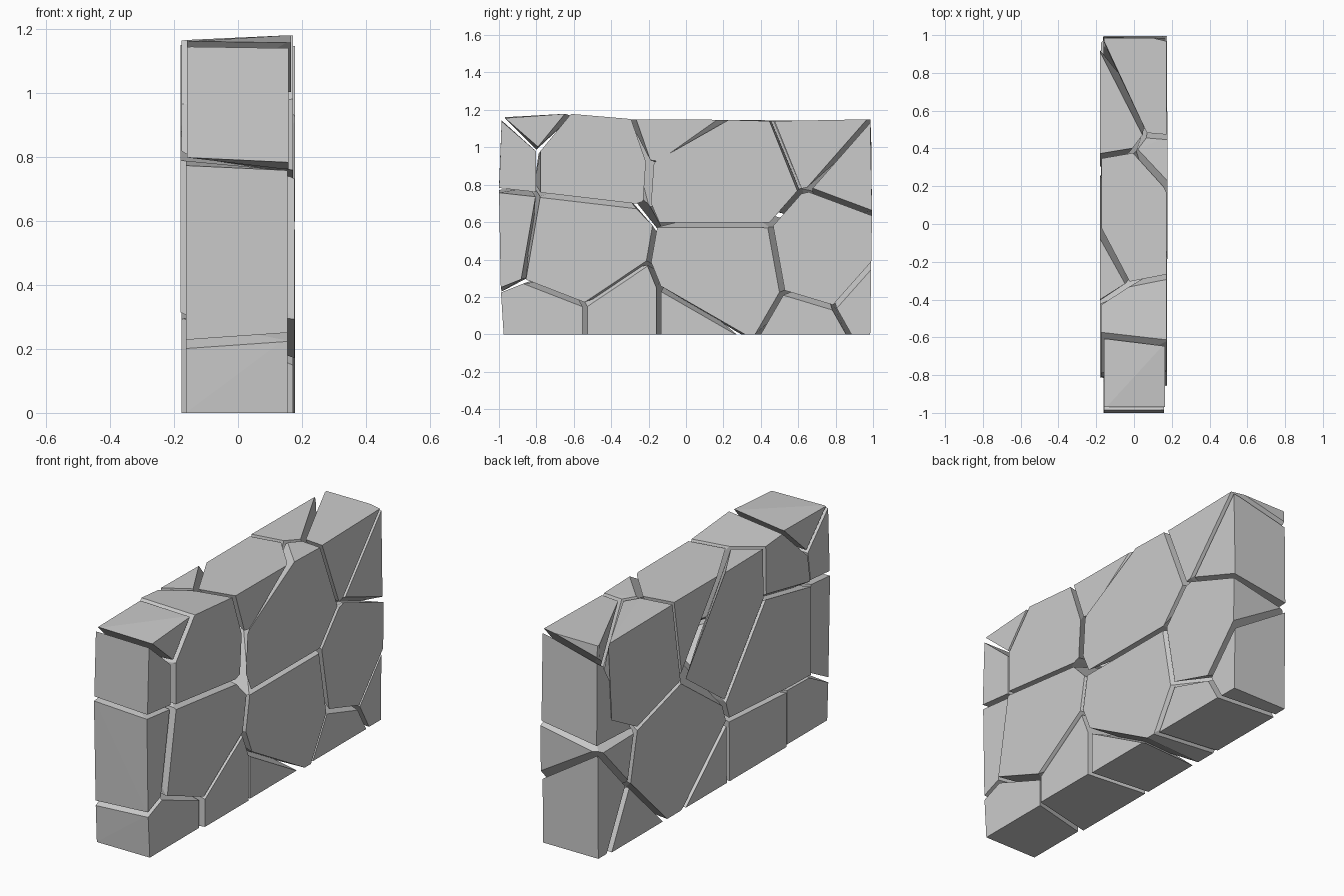
import bpy, bmesh
from mathutils import Vector

if "Cube" in bpy.data.objects:
    bpy.data.objects.remove(bpy.data.objects["Cube"])

GAP = 0.0125  # half the joint width between stones

# Joint corners (y, z) on the right-hand face (+x)
R = dict(a=(-.975, 0), b=(-.54, 0), c=(-.145, 0), d=(.29, 0), D=(.385, 0), e=(.87, 0), f=(.985, 0),
         g=(-.99, .237), h=(-.87, .285), i=(-.54, .157), j=(-.2, .385), k=(-.145, .25),
         l=(.515, .225), m=(.79, .142), n=(.99, .367),
         o=(-1, .77), p=(-.79, .747), q=(-.26, .685), G=(-.215, .70), r=(-.165, .585),
         s=(.45, .583), t=(.61, .765), u=(.655, .775), v=(.995, .648),
         w=(-.79, .985), x=(-.985, 1.155), y=(-.63, 1.18), z=(-.28, 1.15),
         A=(-.2, .92), B=(-.135, .91), C=(.2, 1.147), E=(.46, 1.14), F=(.985, 1.15))

# Joint corners (y, z) on the left-hand face (-x)
L = dict(a=(-.975, 0), b=(-.62, 0), c=(-.11, 0), d=(.27, 0), D=(.43, 0), e=(.9, 0), f=(.985, 0),
         g=(-.985, .215), h=(-.825, .3), i=(-.62, .305), j=(-.07, .44), k=(-.105, .335),
         l=(.74, .31), n=(.99, .58), s=(.68, .585), t=(.29, .7),
         o=(-1, .785), p=(-.825, .8), q=(-.42, .88), w=(-.8, .97),
         x=(-.985, 1.16), y=(-.59, 1.165), z=(-.415, 1.15), C=(-.05, 1.145),
         E=(.36, 1.145), u=(.91, .71), v=(.995, .6), H=(.93, 1.03), G=(.94, 1.14),
         F=(.99, 1.07), I=(.985, 1.15))

# Joint corners (x, y, z) buried inside the wall
M = {'1': (-.03, -.32, 1.148), '2': (.08, -.2, .68), '3': (0, .39, 1.145),
     '4': (.06, .47, 1.14), '5': (-.08, .3, .7), '6': (.08, .62, .775)}


def hull(bm):
    res = bmesh.ops.convex_hull(bm, input=bm.verts[:])
    junk = {e for e in res['geom_interior'] + res['geom_unused']
            if isinstance(e, bmesh.types.BMVert)}
    bmesh.ops.delete(bm, geom=list(junk), context='VERTS')
    bmesh.ops.recalc_face_normals(bm, faces=bm.faces[:])


def is_outer(face):
    """Faces on the outside of the wall keep their place."""
    co = [v.co for v in face.verts]
    return (abs(face.normal.x) > .98 or all(c.z < .02 for c in co) or all(c.z > 1.1 for c in co)
            or all(c.y > .96 for c in co) or all(c.y < -.96 for c in co))


def stone(name, right, left, mid='', xr=.172, xl=-.176):
    bm = bmesh.new()
    for k in right:
        bm.verts.new((xr, *R[k]))
    for k in left:
        bm.verts.new((xl, *L[k]))
    for k in mid:
        bm.verts.new(M[k])
    hull(bm)
    # pull every joint face inwards to open the gaps
    planes = [(f.calc_center_median() - f.normal * GAP, f.normal.copy())
              for f in bm.faces if not is_outer(f) and f.calc_area() > 1e-5]
    for co, no in planes:
        bmesh.ops.bisect_plane(bm, geom=bm.verts[:] + bm.edges[:] + bm.faces[:], dist=1e-6,
                               plane_co=co, plane_no=no, clear_outer=True)
        bmesh.ops.holes_fill(bm, edges=bm.edges[:], sides=0)
    bmesh.ops.remove_doubles(bm, verts=bm.verts[:], dist=1e-4)
    hull(bm)
    bmesh.ops.dissolve_limit(bm, angle_limit=.02, verts=bm.verts[:], edges=bm.edges[:])
    me = bpy.data.meshes.new(name)
    bm.to_mesh(me)
    bm.free()
    bpy.context.collection.objects.link(bpy.data.objects.new(name, me))


# Bottom course
stone('bottom_front_stone', 'abihg', 'abihg', xr=.155, xl=-.162)
stone('bottom_second_stone', 'bckji', 'bcki')
stone('bottom_third_stone', 'cdk', 'cdk', xr=.165)
stone('bottom_fourth_stone', 'Deml', 'Del', xr=.168)
stone('bottom_back_stone', 'efnm', 'efnl', xr=.165, xl=-.165)
# Middle course
stone('middle_front_stone', 'ghpo', 'ghpo', xr=.155, xl=-.162)
stone('middle_second_stone', 'hijrqp', 'hikjqp', xr=.176, xl=-.18)
stone('middle_third_stone', 'dDlsrjk', 'dDlstjk', xr=.178)
stone('middle_back_stone', 'lmnvuts', 'lns', xr=.175)
# Top course
stone('top_front_stone', 'opwx', 'opwx', xr=.158, xl=-.16)
stone('front_cap_stone', 'xwy', 'xwy', xr=.165, xl=-.16)
stone('top_second_stone', 'pwyzAGq', 'pwyzq', '1')
stone('top_left_stone', '', 'qzCtj', '12', xl=-.18)
stone('top_middle_stone', 'zABC', 'CtE', '13', xl=-.172)
stone('top_right_stone', 'CBAGrstE', '', '3456', xr=.178)
stone('top_rear_left_stone', '', 'EtsuHG', '3456', xl=-.18)
stone('back_cap_stone', 'EtuF', 'GHFI', '46', xl=-.16)
stone('top_back_stone', 'uvF', 'HFvsu', xr=.168, xl=-.162)
